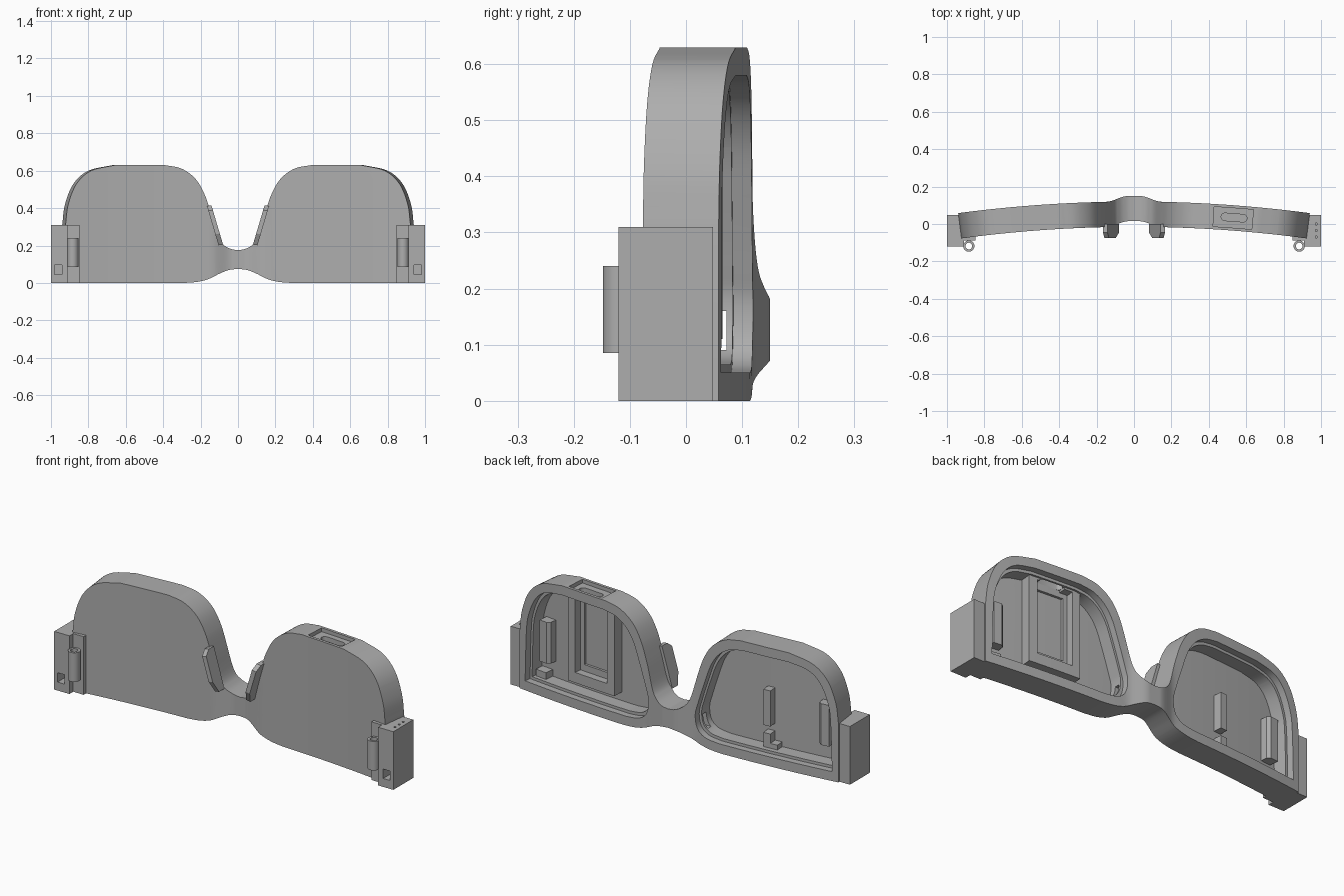
import bpy, bmesh, math
from mathutils import Vector

if "Cube" in bpy.data.objects:
    bpy.data.objects.remove(bpy.data.objects["Cube"])

grey = bpy.data.materials.new("plain_grey")
grey.use_nodes = True
grey.diffuse_color = (0.42, 0.42, 0.42, 1)
grey.node_tree.nodes["Principled BSDF"].inputs["Base Color"].default_value = (0.42, 0.42, 0.42, 1)

BACK, FRONT = 0.12, -0.015      # flat thickness of the frame before bending


def make(name, bm):
    bmesh.ops.recalc_face_normals(bm, faces=bm.faces)
    me = bpy.data.meshes.new(name)
    bm.to_mesh(me)
    bm.free()
    me.materials.append(grey)
    ob = bpy.data.objects.new(name, me)
    bpy.context.collection.objects.link(ob)
    return ob


def extrude(name, points, vec):
    bm = bmesh.new()
    face = bm.faces.new([bm.verts.new(p) for p in points])
    geom = bmesh.ops.extrude_face_region(bm, geom=[face])["geom"]
    new = [v for v in geom if isinstance(v, bmesh.types.BMVert)]
    bmesh.ops.translate(bm, verts=new, vec=vec)
    return make(name, bm)


def prism(name, pts, y0, y1):
    return extrude(name, [(x, y0, z) for x, z in pts], (0, y1 - y0, 0))


def box(name, x0, x1, y0, y1, z0, z1):
    return prism(name, [(x0, z0), (x1, z0), (x1, z1), (x0, z1)], y0, y1)


def rod(name, x, y, r, z0, z1, sides=32):
    ring = [(x + r * math.cos(2 * math.pi * i / sides),
             y + r * math.sin(2 * math.pi * i / sides), z0) for i in range(sides)]
    return extrude(name, ring, (0, 0, z1 - z0))


def spline(pts, steps=6):
    p = [Vector(q) for q in pts]
    p = [2 * p[0] - p[1]] + p + [2 * p[-1] - p[-2]]
    out = []
    for i in range(1, len(p) - 2):
        a, b, c, d = p[i - 1:i + 3]
        for k in range(steps):
            t = k / steps
            out.append(0.5 * (2 * b + (c - a) * t + (2 * a - 5 * b + 4 * c - d) * t ** 2
                              + (3 * b - a - 3 * c + d) * t ** 3))
    return [tuple(v) for v in out + [p[-2]]]


def cut(ob, *cutters):
    for c in cutters:
        mod = ob.modifiers.new("cut", 'BOOLEAN')
        mod.operation, mod.solver, mod.object = 'DIFFERENCE', 'EXACT', c
        bpy.context.view_layer.objects.active = ob
        bpy.ops.object.modifier_apply(modifier=mod.name)
        bpy.data.objects.remove(c)
    return ob


def bend(ob):
    """Wrap a flat part onto the curved face, with a bulge at the bridge."""
    bm = bmesh.new()
    bm.from_mesh(ob.data)
    bmesh.ops.triangulate(bm, faces=bm.faces)
    cuts = [i * 0.06 for i in range(-16, 17)] + [s * (0.03 + 0.02 * i) for s in (-1, 1) for i in range(7)]
    for x in cuts:
        bmesh.ops.bisect_plane(bm, geom=bm.verts[:] + bm.edges[:] + bm.faces[:],
                               plane_co=(x, 0, 0), plane_no=(1, 0, 0), dist=1e-5)
    for v in bm.verts:
        x, y, z = v.co
        t = min(1, max(0, (0.15 - abs(x)) / 0.12))
        v.co = (x * (1 - 0.14 * (BACK - y)), y - 0.07 * x * x + 0.03 * t * t * (3 - 2 * t), z)
    bm.to_mesh(ob.data)
    bm.free()
    return ob


# Frame outline: lower edge, outer shoulder, brow and nose curve
low = spline([(0, .075), (.05, .069), (.1, .05), (.16, .021), (.22, .006), (.29, 0)])
outer = spline([(.94, .31), (.925, .42), (.88, .53), (.8, .6), (.67, .63)])
nose = spline([(.4, .63), (.31, .612), (.235, .56), (.185, .48), (.15, .38),
               (.112, .25), (.08, .205), (.04, .182), (0, .175)])
half = low + [(.94, 0)] + outer + nose
outline = half + [(-x, z) for x, z in reversed(half[1:-1])]
frame = prism("frame", outline, FRONT, BACK)

# Lens pockets: a wide seat with a narrower deep recess
inner = spline([(.41, .58), (.335, .565), (.275, .525), (.23, .46), (.195, .365),
                (.155, .24), (.138, .17), (.15, .1), (.195, .062), (.27, .05)])
shoulder = spline([(.905, .05), (.897, .31), (.882, .41), (.84, .505), (.775, .56), (.67, .58)])
opening = inner + shoulder
deep = [(.52 + (x - .52) * .965, .315 + (z - .315) * .945) for x, z in opening]
for s in (1, -1):
    cut(frame,
        prism("seat_cutter", [(s * x, z) for x, z in opening], .085, .2),
        prism("recess_cutter", [(s * x, z) for x, z in deep], .015, .2))

# Slot in the brow, with a rounded opening through to the pocket
cut(frame, box("slot_cutter", .43, .64, 0, .105, .61, .7))
arc = [math.pi * (i / 8 - .5) for i in range(9)]
pill = [(.59 + .02 * math.cos(a), .055 + .02 * math.sin(a), .5) for a in arc]
pill += [(.49 - .02 * math.cos(a), .055 - .02 * math.sin(a), .5) for a in arc]
cut(frame, extrude("pill_cutter", pill, (0, 0, .2)))
bend(frame)

# Wire channel through the bridge
cut(frame, box("channel_cutter", -.21, .21, .045, .072, .09, .16))

# Housing under the slot
housing = box("housing", .38, .67, .01, .075, .11, .572)
cut(housing, box("tray_cutter", .425, .625, .035, .2, .165, .555),
    box("window_cutter", .45, .6, .022, .2, .2, .53))
cut(housing, box("housing_slot_cutter", .47, .61, .035, .075, .5, .7))
bend(housing)

# Posts inside the pockets
bend(box("long_post", -.53, -.49, .01, .06, .18, .37))
bend(box("lower_post", -.53, -.49, .01, .06, .06, .14))
bend(box("lower_post_foot", -.57, -.53, .01, .06, .04, .09))
for s, side in ((1, "left"), (-1, "right")):
    bend(extrude(side + "_outer_post",
                 [(s * x, y, .15) for x, y in ((.8, .01), (.8, .05), (.815, .065), (.86, .065), (.86, .01))],
                 (0, 0, .22)))
bend(box("left_corner_tab", .82, .885, .01, .065, .04, .1))

for s, side in ((1, "left"), (-1, "right")):
    # End block with a square socket
    block = box(side + "_end_block", s * .91, s, -.12, .048, 0, .31)
    cut(block, box("socket_cutter", s * .94, s * .98, -.2, -.04, .045, .095))
    if s > 0:
        for y in (-.07, -.035, 0):
            cut(block, rod("pin_cutter", .975, y, .006, .27, .4, 12))
    # Hinge plate and tube
    box(side + "_hinge_plate", s * .848, s * .915, -.088, -.05, 0, .31)
    tube = rod(side + "_hinge_tube", s * .883, -.118, .03, .085, .24)
    cut(tube, rod("bore_cutter", s * .883, -.118, .018, 0, .5))
    # Nose pad: chamfered plate along the nose curve
    top, bottom = Vector((.142, 0, .415)), Vector((.08, 0, .205))
    shape = ((0, .0), (0, -.045), (.12, -.075), (.72, -.075), (1, -.045), (1, .0))
    pts = []
    for t, y in shape:
        p = top.lerp(bottom, t)
        pts.append((s * p.x, y, p.z))
    extrude(side + "_nose_pad", pts, (s * .024, 0, -.004))

# Smooth the curves, keep the corners
for ob in bpy.context.collection.objects:
    if ob.type == 'MESH':
        bpy.ops.object.select_all(action='DESELECT')
        ob.select_set(True)
        bpy.context.view_layer.objects.active = ob
        bpy.ops.object.shade_smooth_by_angle(angle=math.radians(25))
